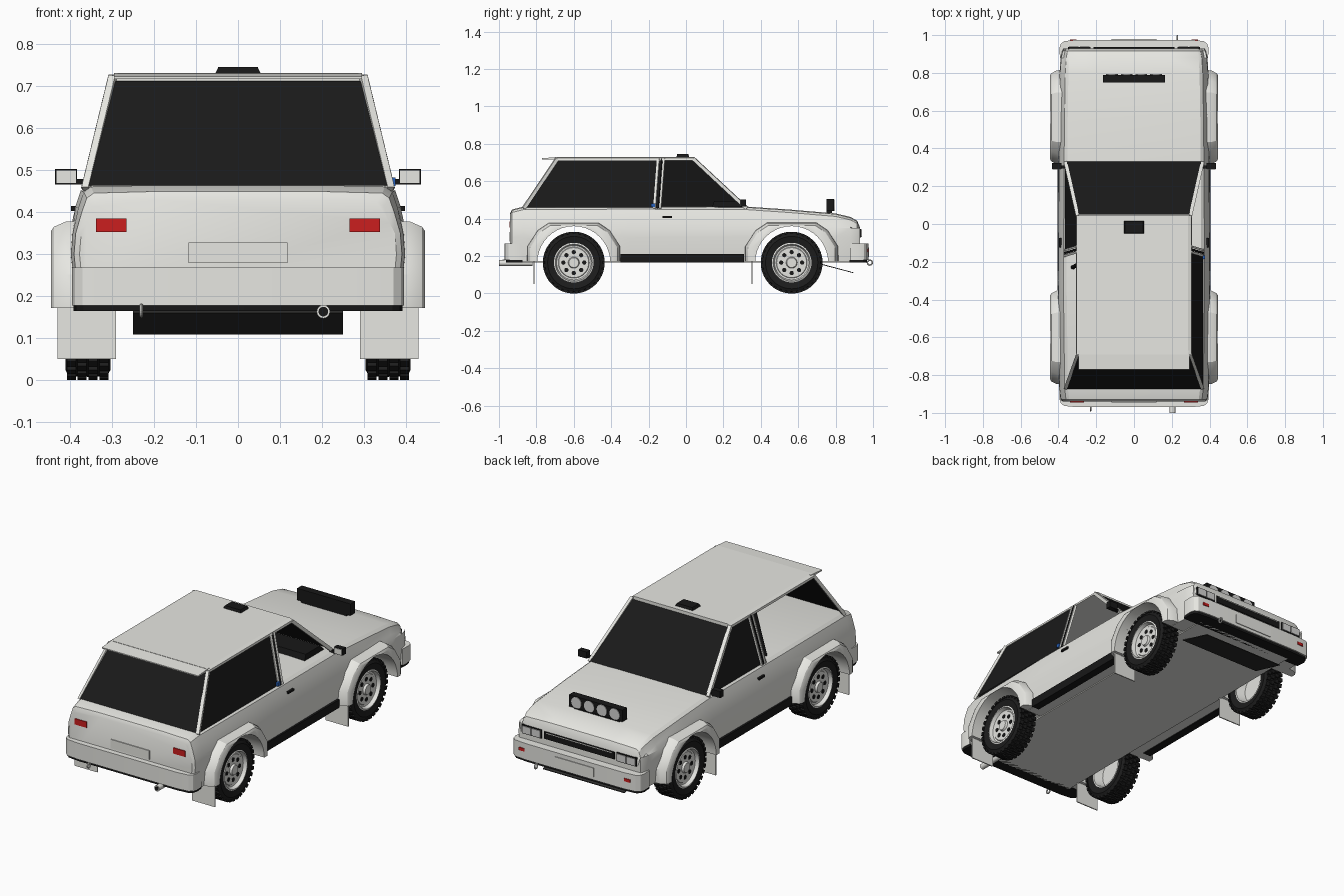
import bpy, bmesh, math
from mathutils import Vector, Matrix

if "Cube" in bpy.data.objects:
    bpy.data.objects.remove(bpy.data.objects["Cube"])


def material(name, c):
    m = bpy.data.materials.new(name)
    m.diffuse_color = (*c, 1)
    m.use_nodes = True
    m.node_tree.nodes["Principled BSDF"].inputs["Base Color"].default_value = m.diffuse_color
    return m


WHITE = material("body white", (0.84, 0.84, 0.80))
BLACK = material("trim black", (0.009, 0.009, 0.009))
TYRE = material("tyre black", (0.012, 0.012, 0.012))
GLASS = material("dark glass", (0.010, 0.010, 0.010))
GUARD = material("guard grey", (0.028, 0.028, 0.027))
RED = material("lamp red", (0.6, 0.013, 0.013))
RIM = material("rim silver", (0.77, 0.77, 0.74))
LAMP = material("lamp glass", (0.66, 0.66, 0.65))
BLUE = material("buckle blue", (0.02, 0.12, 0.5))


def finish(name, bm, mat, smooth=None):
    bmesh.ops.recalc_face_normals(bm, faces=bm.faces)
    me = bpy.data.meshes.new(name)
    bm.to_mesh(me)
    bm.free()
    me.materials.append(mat)
    ob = bpy.data.objects.new(name, me)
    bpy.context.collection.objects.link(ob)
    if smooth:
        shade(ob, smooth)
    return ob


def activate(ob):
    bpy.ops.object.select_all(action='DESELECT')
    ob.select_set(True)
    bpy.context.view_layer.objects.active = ob


def shade(ob, angle):
    activate(ob)
    bpy.ops.object.shade_smooth_by_angle(angle=math.radians(angle))


def box(name, x, y, z, mat):
    bm = bmesh.new()
    m = Matrix.Translation((sum(x) / 2, sum(y) / 2, sum(z) / 2))
    m = m @ Matrix.Diagonal((abs(x[1] - x[0]), abs(y[1] - y[0]), abs(z[1] - z[0]), 1))
    bmesh.ops.create_cube(bm, size=1, matrix=m)
    return finish(name, bm, mat)


def rod(name, a, b, r, mat, sides=16):
    a, b = Vector(a), Vector(b)
    bm = bmesh.new()
    m = Matrix.Translation((a + b) / 2) @ (b - a).to_track_quat('Z', 'Y').to_matrix().to_4x4()
    if sides == 4:
        m = m @ Matrix.Rotation(math.pi / 4, 4, 'Z')
    bmesh.ops.create_cone(bm, cap_ends=True, segments=sides, radius1=r, radius2=r,
                          depth=(b - a).length, matrix=m)
    return finish(name, bm, mat, 40)


def loft(name, rings, mat, smooth=None):
    # Skin a list of equal closed rings and cap both ends
    bm = bmesh.new()
    vs = [[bm.verts.new(p) for p in ring] for ring in rings]
    n = len(vs[0])
    for a, b in zip(vs, vs[1:]):
        for i in range(n):
            bm.faces.new((a[i], a[(i + 1) % n], b[(i + 1) % n], b[i]))
    bm.faces.new(vs[0])
    bm.faces.new(vs[-1])
    return finish(name, bm, mat, smooth)


def pane(name, pts):
    bm = bmesh.new()
    bm.faces.new([bm.verts.new(p) for p in pts])
    return finish(name, bm, GLASS)


def cut(ob, cutters):
    activate(ob)
    for c in cutters:
        m = ob.modifiers.new("arch", 'BOOLEAN')
        m.object, m.operation, m.solver = c, 'DIFFERENCE', 'EXACT'
        bpy.ops.object.modifier_apply(modifier=m.name)


AXLES = (-0.60, 0.565)
WZ = 0.165

# Lower body, lofted along its length: y, half width, top height
stations = [(-0.94, .365, .425), (-0.93, .378, .445), (-0.87, .385, .46), (-0.3, .392, .463),
            (0.33, .388, .46), (0.55, .386, .445), (0.8, .382, .424), (0.88, .377, .405),
            (0.915, .37, .385), (0.93, .362, .35)]
rings = []
for y, w, zt in stations:
    half = [(w, .17), (w + .012, .30), (w + .008, .35), (w - .005, zt - .05),
            (w - .018, zt - .012), (w - .035, zt), (w * .5, zt + .004)]
    rings.append([(x, y, z) for x, z in half] + [(-x, y, z) for x, z in half[::-1]])
body = loft("body", rings, WHITE)
arches = [rod("arch_cutter", (-.6, y, WZ), (.6, y, WZ), .195, WHITE, 40) for y in AXLES]
cut(body, arches)
shade(body, 30)
box("floor", (-.30, .30), (-.9, .9), (.165, .173), WHITE)

# Wheel arch flares
flare = [(-.245, .12), (-.245, .25), (-.19, .335), (-.13, .375),
         (.13, .375), (.19, .335), (.245, .25), (.245, .12)]
for s in (-1, 1):
    for y0, cutter in zip(AXLES, arches):
        rings = [[(s * x, y0 + y * k, .17 + (z - .17) * k if z > .17 else .172) for y, z in flare]
                 for x, k in ((.37, 1.02), (.41, 1.01), (.438, .95), (.445, .90))]
        ob = loft("arch_flare", rings, WHITE)
        cut(ob, [cutter])
        shade(ob, 30)
        # Mud flap behind each wheel
        yf = y0 - .213
        box("mud_flap", (s * .29, s * .43), (yf - .003, yf + .003), (.05, .21), WHITE)
for c in arches:
    c.hide_render = True
    c.hide_viewport = True


# Wheels
def lathe(name, prof, s, y0, mat, n=40):
    bm = bmesh.new()
    cols = []
    for i in range(n):
        a = 2 * math.pi * i / n
        cols.append([bm.verts.new((s * x, y0 + r * math.cos(a), WZ + r * math.sin(a))) for r, x in prof])
    for i in range(n):
        a, b = cols[i], cols[(i + 1) % n]
        for j in range(len(prof) - 1):
            bm.faces.new((a[j], a[j + 1], b[j + 1], b[j]))
    bmesh.ops.remove_doubles(bm, verts=bm.verts, dist=1e-5)
    return finish(name, bm, mat, 35)


for s in (-1, 1):
    for y0 in AXLES:
        lathe("tyre", [(.105, .31), (.14, .303), (.155, .312), (.157, .358), (.155, .403),
                       (.14, .411), (.105, .404)], s, y0, TYRE)
        lathe("rim", [(0, .36), (.085, .36), (.098, .31), (.106, .31), (.106, .405), (.099, .408),
                      (.092, .388), (.083, .386), (.08, .39), (.03, .39), (.026, .402), (0, .402)],
              s, y0, RIM)
        holes, tread = bmesh.new(), bmesh.new()
        for i in range(8):
            a = 2 * math.pi * i / 8
            m = Matrix.Translation((s * .3905, y0 + .056 * math.cos(a), WZ + .056 * math.sin(a)))
            bmesh.ops.create_cone(holes, cap_ends=True, segments=12, radius1=.0115, radius2=.0115,
                                  depth=.004, matrix=m @ Matrix.Rotation(math.pi / 2, 4, 'Y'))
        finish("rim_holes", holes, BLACK)
        # Staggered tread blocks
        for i in range(32):
            for j, x in enumerate((.319, .345, .371, .396)):
                a = 2 * math.pi * (i + .5 * (j % 2)) / 32
                m = Matrix.Translation((s * x, y0, WZ)) @ Matrix.Rotation(a, 4, 'X')
                m = m @ Matrix.Translation((0, 0, .159)) @ Matrix.Diagonal((.022, .02, .012, 1))
                bmesh.ops.create_cube(tread, size=1, matrix=m)
        finish("tread_blocks", tread, TYRE)

# Bumpers with rounded corners and a black lower lip
for d, y_out, tag in ((1, .975, "front"), (-1, .97, "rear")):
    plan = [(.392, .88), (.395, y_out - .045), (.388, y_out - .022), (.37, y_out - .007), (.3, y_out)]
    plan += [(-x, y) for x, y in plan[::-1]]
    for nm, z0, z1, k, mat in (("bumper", .178, .268, 1, WHITE), ("bumper_lip", .165, .178, .992, BLACK)):
        loft(tag + "_" + nm, [[(x * k, d * y * k, z) for x, y in plan] for z in (z0, z1)], mat, 32)

# Cabin: roof, spoiler and pillars
loft("roof", [[(s * w, y, z) for s, y in ((1, .045), (1, -.69), (-1, -.69), (-1, .045))]
              for w, z in ((.306, .712), (.304, .724), (.285, .731))], WHITE)
loft("roof_spoiler", [[(x, -.67, z), (x, -.77, z - .008), (x, -.77, z - .014), (x, -.67, z - .014)]
                      for x, z in ((-.295, .731), (.295, .731))], WHITE)
for s in (-1, 1):
    rod("front_pillar", (s * .362, .325, .455), (s * .298, .04, .72), .013, WHITE, 4)
    rod("rear_pillar", (s * .362, -.868, .455), (s * .298, -.69, .72), .012, WHITE, 4)
    rod("middle_pillar", (s * .366, -.168, .455), (s * .3, -.148, .72), .009, WHITE, 4)
    rod("middle_pillar_seal", (s * .364, -.153, .455), (s * .298, -.133, .72), .009, BLACK, 4)
    rod("door_frame", (s * .366, -.138, .455), (s * .3, -.118, .72), .008, WHITE, 4)
    rod("roll_cage_hoop", (s * .325, -.23, .455), (s * .275, -.2, .715), .011, BLACK, 10)

# Dashboard behind the windshield, belt buckle at the middle pillar
loft("dashboard", [[(x, .14, .462), (x, .15, .495), (x, .275, .495), (x, .31, .462)]
                   for x in (-.31, .31)], BLACK)
box("belt_buckle", (.362, .375), (-.186, -.166), (.462, .482), BLUE)

# Windows; one door pane and one quarter pane are left open
pane("windshield", [(-.357, .332, .463), (.357, .332, .463), (.293, .05, .716), (-.293, .05, .716)])
pane("rear_window", [(-.357, -.874, .463), (.357, -.874, .463), (.293, -.697, .712), (-.293, -.697, .712)])
pane("quarter_window", [(.364, -.86, .46), (.364, -.165, .46), (.3, -.14, .715), (.3, -.69, .715)])
pane("door_window", [(-.364, -.14, .46), (-.364, .32, .46), (-.3, .04, .715), (-.3, -.12, .715)])

# Side trim: sills, handles and mirrors
for s in (-1, 1):
    box("sill", (s * .36, s * .405), (-.35, .31), (.165, .21), BLACK)
    box("door_handle", (s * .375, s * .397), (-.125, -.075), (.403, .414), BLACK)
    box("mirror_arm", (s * .355, s * .39), (.295, .31), (.465, .478), BLACK)
    box("mirror_housing", (s * .383, s * .435), (.292, .322), (.466, .502), BLACK)
    box("mirror_glass", (s * .386, s * .432), (.289, .292), (.469, .499), WHITE)
    # Lamps at both ends
    box("tail_lamp", (s * .265, s * .338), (-.945, -.935), (.352, .384), RED)
    box("headlamp_frame", (s * .23, s * .35), (.92, .936), (.298, .346), BLACK)
    for x in (.235, .293):
        box("headlamp", (s * x, s * (x + .052)), (.935, .94), (.303, .341), LAMP)
    box("front_marker", (s * .305, s * .34), (.965, .977), (.222, .238), RED)

# Grille and plates
box("grille", (-.215, .215), (.92, .936), (.303, .342), BLACK)
box("grille_bar", (-.2, .2), (.935, .938), (.335, .339), WHITE)
box("rear_plate", (-.118, .118), (-.945, -.935), (.279, .328), WHITE)
box("front_plate", (-.118, .118), (.97, .979), (.195, .245), WHITE)

# Roof vent and hood light pod
loft("roof_vent", [[(sx * .055 * k, -.017 + sy * .035 * k, z)
                    for sx, sy in ((1, 1), (1, -1), (-1, -1), (-1, 1))]
                   for z, k in ((.728, 1), (.745, .85))], BLACK)
box("light_pod", (-.163, .163), (.75, .79), (.44, .505), BLACK)
box("light_pod_base", (-.14, .14), (.75, .78), (.42, .445), BLACK)
for i in range(4):
    x = (i - 1.5) * .078
    rod("spot_lamp", (x, .785, .472), (x, .793, .472), .031, LAMP, 20)

# Sump guard, exhaust and tow rings
loft("sump_guard", [[(x, .70, .165), (x, .895, .113), (x, .895, .109), (x, .70, .160)]
                    for x in (-.25, .25)], GUARD)
rod("exhaust", (.203, -1.0, .163), (.203, -.82, .163), .016, WHITE)
rod("exhaust_bore", (.203, -1.001, .163), (.203, -.99, .163), .0115, BLACK)
for x, y in ((.23, .983), (-.23, -.975)):
    bpy.ops.mesh.primitive_torus_add(location=(x, y, .165), rotation=(0, math.pi / 2, 0),
                                     major_radius=.013, minor_radius=.004,
                                     major_segments=20, minor_segments=8)
    bpy.context.object.name = "tow_ring"
    bpy.context.object.data.materials.append(RIM)
